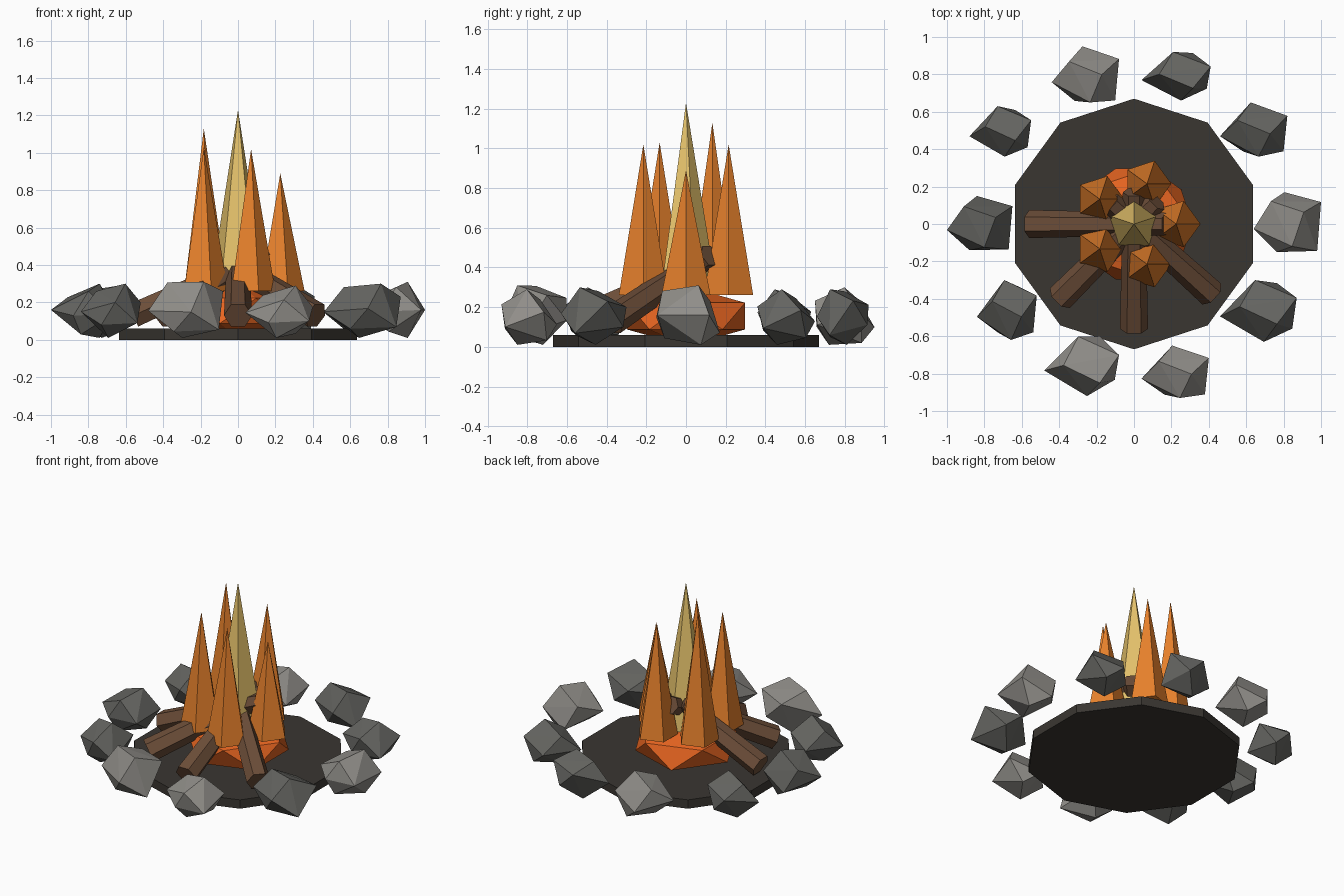
import bpy, bmesh
from math import cos, sin, pi, radians
from mathutils import Vector, Matrix

if "Cube" in bpy.data.objects:
    bpy.data.objects.remove(bpy.data.objects["Cube"])


def material(name, rgb):
    m = bpy.data.materials.new(name)
    m.diffuse_color = (*rgb, 1)
    m.use_nodes = True
    m.node_tree.nodes["Principled BSDF"].inputs["Base Color"].default_value = m.diffuse_color
    return m


ASH = material("ash", (0.042, 0.037, 0.031))
EMBER = material("ember", (0.80, 0.13, 0.015))
BARK = material("bark", (0.15, 0.075, 0.04))
ORANGE = material("orange_flame", (0.80, 0.22, 0.025))
YELLOW = material("yellow_flame", (0.80, 0.55, 0.15))
LIGHT = material("light_stone", (0.28, 0.27, 0.25))
DARK = material("dark_stone", (0.13, 0.13, 0.12))


def finish(name, bm, mat):
    bmesh.ops.recalc_face_normals(bm, faces=bm.faces)
    me = bpy.data.meshes.new(name)
    bm.to_mesh(me)
    bm.free()
    me.materials.append(mat)
    ob = bpy.data.objects.new(name, me)
    bpy.context.collection.objects.link(ob)
    return ob


def prism(name, a, b, r1, r2, sides, mat, turn=0.0):
    """Cylinder or cone from point a to point b."""
    a, b = Vector(a), Vector(b)
    d = b - a
    bm = bmesh.new()
    bmesh.ops.create_cone(bm, cap_ends=True, segments=sides,
                          radius1=r1, radius2=r2, depth=d.length)
    # put the first corner on +x before turning it
    first = max((v.co for v in bm.verts if v.co.z < 0), key=lambda c: c.x + 0.001 * c.y)
    turn -= Vector((1, 0)).angle_signed(first.xy) * -1
    rot = d.to_track_quat('Z', 'Y').to_matrix().to_4x4() if abs(d.x) + abs(d.y) > 1e-6 else Matrix()
    bm.transform(Matrix.Translation((a + b) / 2) @ rot @ Matrix.Rotation(turn, 4, 'Z'))
    return finish(name, bm, mat)


# ash bed
prism("ash_bed", (0, 0, 0), (0, 0, 0.06), 0.67, 0.67, 10, ASH, pi / 2)

# ember mound
bm = bmesh.new()
bmesh.ops.create_icosphere(bm, subdivisions=1, radius=0.35)
bm.transform(Matrix.Translation((0, 0, 0.155)) @ Matrix.Diagonal((1, 1, 0.43, 1)))
finish("ember_mound", bm, EMBER)

# leaning logs
for i, deg in enumerate((180, 225, 270, 318)):
    c, s = cos(radians(deg)), sin(radians(deg))
    prism(f"log_{i + 1}", (0.56 * c, 0.56 * s, 0.13), (-0.17 * c, -0.17 * s, 0.46),
          0.075, 0.06, 6, BARK)

# flames
prism("inner_flame", (0, 0, 0.27), (0, 0, 1.23), 0.157, 0, 5, YELLOW, pi / 2)
for i, top in enumerate((0.89, 1.02, 1.13, 1.03, 1.02)):
    a = i * 2 * pi / 5
    x, y = 0.226 * cos(a), 0.226 * sin(a)
    prism(f"outer_flame_{i + 1}", (x, y, 0.26), (x, y, top), 0.13, 0, 5, ORANGE, a)

# ring of chipped stones: one rough hull, rolled and fitted to each place
ROCK = [(-.18, -.03, 0), (-.09, .05, .11), (.08, -.03, .15), (.17, .08, .05),
        (.15, -.11, -.06), (-.02, -.03, -.14), (-.02, .16, 0), (.08, .12, -.09),
        (.02, -.15, .05), (-.06, -.11, -.07)]
# x min, x max, y min, y max, z max
PLACES = [(.64, 1.0, -.15, .17, .31), (.46, .82, .36, .65, .29), (.04, .41, .66, .92, .29),
          (-.44, -.08, .65, .95, .30), (-.88, -.55, .36, .63, .29), (-1.0, -.65, -.14, .15, .30),
          (-.84, -.52, -.62, -.30, .30), (-.48, -.08, -.92, -.60, .31),
          (.04, .40, -.93, -.65, .29), (.46, .87, -.63, -.30, .30)]
for i, (x0, x1, y0, y1, z1) in enumerate(PLACES):
    roll = Matrix.Rotation(radians((i * 25) % 60 - 30), 3, 'X')
    pts = [roll @ Vector(p) for p in ROCK]
    lo = [min(p[k] for p in pts) for k in range(3)]
    hi = [max(p[k] for p in pts) for k in range(3)]
    box = ((x0, x1), (y0, y1), (0.01, z1))
    bm = bmesh.new()
    for p in pts:
        bm.verts.new([b[0] + (p[k] - lo[k]) / (hi[k] - lo[k]) * (b[1] - b[0])
                      for k, b in enumerate(box)])
    bmesh.ops.convex_hull(bm, input=bm.verts)
    finish(f"stone_{i + 1}", bm, LIGHT if i in (0, 3, 7, 8) else DARK)
